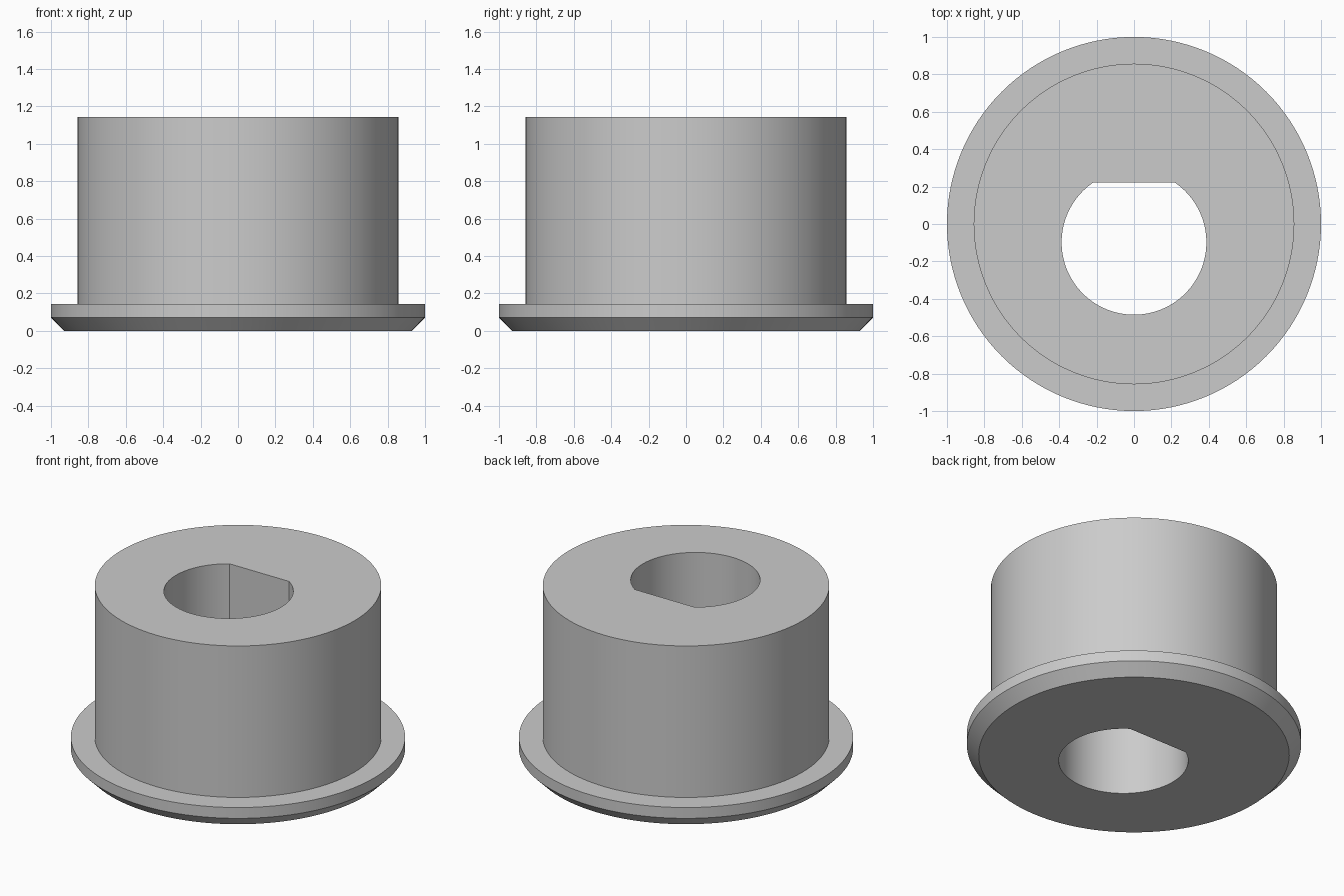
import bpy, bmesh, math

cube = bpy.data.objects.get("Cube")
if cube:
    bpy.data.objects.remove(cube, do_unlink=True)

SEGMENTS = 128
HEIGHT = 1.143
BORE_RADIUS, BORE_Y, FLAT_Y = 0.387, -0.098, 0.222

grey = bpy.data.materials.new("plain grey")
grey.use_nodes = True
colour = (0.6, 0.6, 0.6, 1)
grey.diffuse_color = colour
grey.node_tree.nodes["Principled BSDF"].inputs["Base Color"].default_value = colour

bm = bmesh.new()


def circle_loop(radius, z):
    """Round outer section."""
    angles = [math.pi / 2 + math.tau * i / SEGMENTS for i in range(SEGMENTS)]
    return [bm.verts.new((radius * math.cos(a), radius * math.sin(a), z)) for a in angles]


def bore_loop(z):
    """D-shaped section: an arc whose ends are joined by the flat."""
    corner = math.asin((FLAT_Y - BORE_Y) / BORE_RADIUS)
    start, sweep = math.pi - corner, math.pi + 2 * corner
    angles = [start + sweep * i / (SEGMENTS - 1) for i in range(SEGMENTS)]
    return [bm.verts.new((BORE_RADIUS * math.cos(a),
                          BORE_Y + BORE_RADIUS * math.sin(a), z)) for a in angles]


# Sections from the bore's lower edge, around the outside, to its upper edge
profile = [(0.929, 0), (1, 0.0715), (1, 0.143), (0.857, 0.143), (0.857, HEIGHT)]
loops = [bore_loop(0)] + [circle_loop(r, z) for r, z in profile] + [bore_loop(HEIGHT)]

# Skin neighbouring sections; the last pair closes the bore wall
for lower, upper in zip(loops, loops[1:] + loops[:1]):
    for i in range(SEGMENTS):
        j = (i + 1) % SEGMENTS
        bm.faces.new((lower[i], lower[j], upper[j], upper[i]))
bmesh.ops.recalc_face_normals(bm, faces=bm.faces)

mesh = bpy.data.meshes.new("flanged_bushing")
bm.to_mesh(mesh)
bm.free()
mesh.materials.append(grey)
bushing = bpy.data.objects.new("flanged_bushing", mesh)
bpy.context.collection.objects.link(bushing)

# Smooth round walls with crisp rims
bpy.ops.object.select_all(action="DESELECT")
bushing.select_set(True)
bpy.context.view_layer.objects.active = bushing
bpy.ops.object.shade_smooth_by_angle(angle=math.radians(30))
